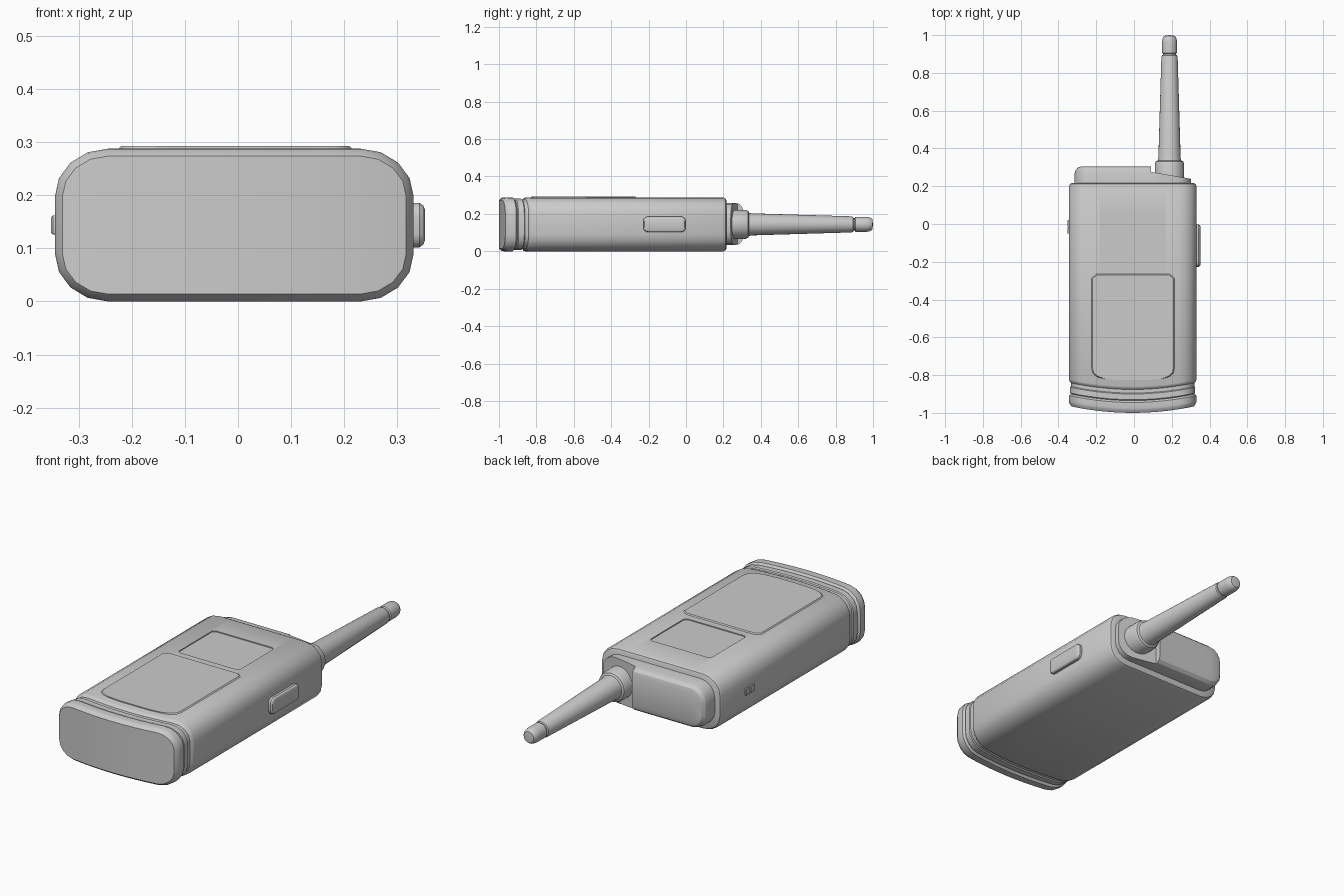
import bpy, bmesh
from math import sin, cos, pi, radians
from mathutils import Matrix

if "Cube" in bpy.data.objects:
    bpy.data.objects.remove(bpy.data.objects["Cube"])


def finish(bm, name, mat=None, angle=28):
    bmesh.ops.recalc_face_normals(bm, faces=bm.faces[:])
    me = bpy.data.meshes.new(name)
    bm.to_mesh(me)
    bm.free()
    if mat:
        me.transform(mat)
    ob = bpy.data.objects.new(name, me)
    bpy.context.collection.objects.link(ob)
    shade(ob, angle)
    return ob


def shade(ob, angle=28):
    bpy.ops.object.select_all(action='DESELECT')
    ob.select_set(True)
    bpy.context.view_layer.objects.active = ob
    bpy.ops.object.shade_smooth_by_angle(angle=radians(angle))


def section(w, h, rx, rz, seg=4, flat=8):
    # rounded rectangle as matching bottom and top rows
    row = [(-w + rx - rx * cos(a), h - rz + rz * sin(a))
           for a in [pi / 2 * i / seg for i in range(seg + 1)]]
    row += [(-(w - rx) + 2 * (w - rx) * i / flat, h) for i in range(1, flat)]
    row += [(-x, z) for x, z in reversed(row[:seg + 1])]
    return [(x, -z) for x, z in row] + row[::-1]


def loft(name, w, h, rx, rz, stations, loc=(0, 0, 0), rot=0):
    # stations: (y, inset, bow) along the local y axis
    bm = bmesh.new()
    rings = []
    for y, d, bow in stations:
        pts = section(w - d, h - d, max(rx - d, .003), max(rz - d, .003))
        rings.append([bm.verts.new((x, y + bow * (x / w) ** 2, z)) for x, z in pts])
    n = len(rings[0])
    for a, b in zip(rings, rings[1:]):
        for i in range(n):
            j = (i + 1) % n
            bm.faces.new((a[i], a[j], b[j], b[i]))
    for r in (rings[0], rings[-1]):
        for i in range(n // 2 - 1):
            bm.faces.new((r[i], r[i + 1], r[n - 2 - i], r[n - 1 - i]))
    return finish(bm, name, Matrix.Translation(loc) @ Matrix.Rotation(rot, 4, 'Z'))


def prism(name, pts, z0, z1, bevel=0):
    bm = bmesh.new()
    lo = [bm.verts.new((x, y, z0)) for x, y in pts]
    hi = [bm.verts.new((x, y, z1)) for x, y in pts]
    bm.faces.new(lo)
    top = bm.faces.new(hi)
    for i in range(len(pts)):
        j = (i + 1) % len(pts)
        bm.faces.new((lo[i], lo[j], hi[j], hi[i]))
    if bevel:
        bmesh.ops.bevel(bm, geom=top.edges[:], offset=bevel, segments=1, affect='EDGES')
    return finish(bm, name)


def cut(ob, cutter):
    m = ob.modifiers.new("cut", 'BOOLEAN')
    m.operation, m.solver, m.object = 'DIFFERENCE', 'EXACT', cutter
    bpy.context.view_layer.objects.active = ob
    bpy.ops.object.modifier_apply(modifier=m.name)
    bpy.data.objects.remove(cutter)
    shade(ob)


# Main case with bowed foot, grooves and foot ring
CX, CZ = -.007, .144
B = .037
case = loft("case", .338, .144, .1, .09, [
    (-1.0, .014, B), (-.985, .002, B), (-.975, 0, B), (-.945, 0, B), (-.935, .012, B),
    (-.93, .007, B), (-.9, .007, B), (-.895, .012, B), (-.876, .012, B),
    (-.868, .003, B), (-.86, 0, B), (.2, 0, 0), (.212, .006, 0), (.217, .016, 0)],
    (CX, 0, CZ))

# Recessed screen
sx0, sx1, sy0, sy1, c = -.18, .165, -.23, .06, .012
cut(case, prism("screen_cutter", [
    (sx0 + c, sy0), (sx1 - c, sy0), (sx1, sy0 + c), (sx1, sy1 - c),
    (sx1 - c, sy1), (sx0 + c, sy1), (sx0, sy1 - c), (sx0, sy0 + c)], .283, .4))

# Raised front panel with rounded lower corners
half = [(.195, -.266), (.22, -.287), (.22, -.76), (.213, -.79), (.19, -.81),
        (.15, -.82), (.08, -.827)]
pts = half + [(-x, y) for x, y in reversed(half)]
prism("keypad_panel", [(x - .005, y) for x, y in pts], .27, .293, .005)

# Top module, with a slanted step for the aerial
module = loft("top_module", .308, .112, .08, .08, [
    (.19, 0, 0), (.265, 0, 0), (.285, .005, 0), (.299, .018, 0), (.305, .038, 0)],
    (CX, 0, CZ + .002))
cut(module, prism("module_cutter", [(.09, .5), (.09, .276), (.4, .222), (.4, .5)], -.1, .5))

# Aerial: collar, tapered mast and rounded tip
profile = [(0, .2), (.078, .2), (.078, .318), (.072, .332), (.062, .337), (.059, .35),
           (.043, .885), (.04, .893), (.034, .896), (.034, .902), (.04, .906),
           (.04, .965), (.036, .985), (.028, .996), (0, 1.0)]
bm = bmesh.new()
vs = [bm.verts.new((r, y, 0)) for r, y in profile]
es = [bm.edges.new(p) for p in zip(vs, vs[1:])]
bmesh.ops.spin(bm, geom=vs + es, cent=(0, 0, 0), axis=(0, 1, 0), angle=2 * pi, steps=24)
bmesh.ops.remove_doubles(bm, verts=bm.verts[:], dist=1e-5)
finish(bm, "aerial", Matrix.Translation((.188, 0, .144)))

# Large button on the right side
loft("talk_button", .113, .042, .025, .025, [
    (-.352, .012, 0), (-.349, .005, 0), (-.342, 0, 0), (-.3, 0, 0)],
    (0, -.115, .144), pi / 2)

# Two small buttons on the left side
for i, y in enumerate((-.03, .007)):
    loft(f"side_key_{i + 1}", .017, .018, .004, .004, [
        (-.352, .003, 0), (-.349, 0, 0), (-.3, 0, 0)], (0, y - .004, .144), -pi / 2)
